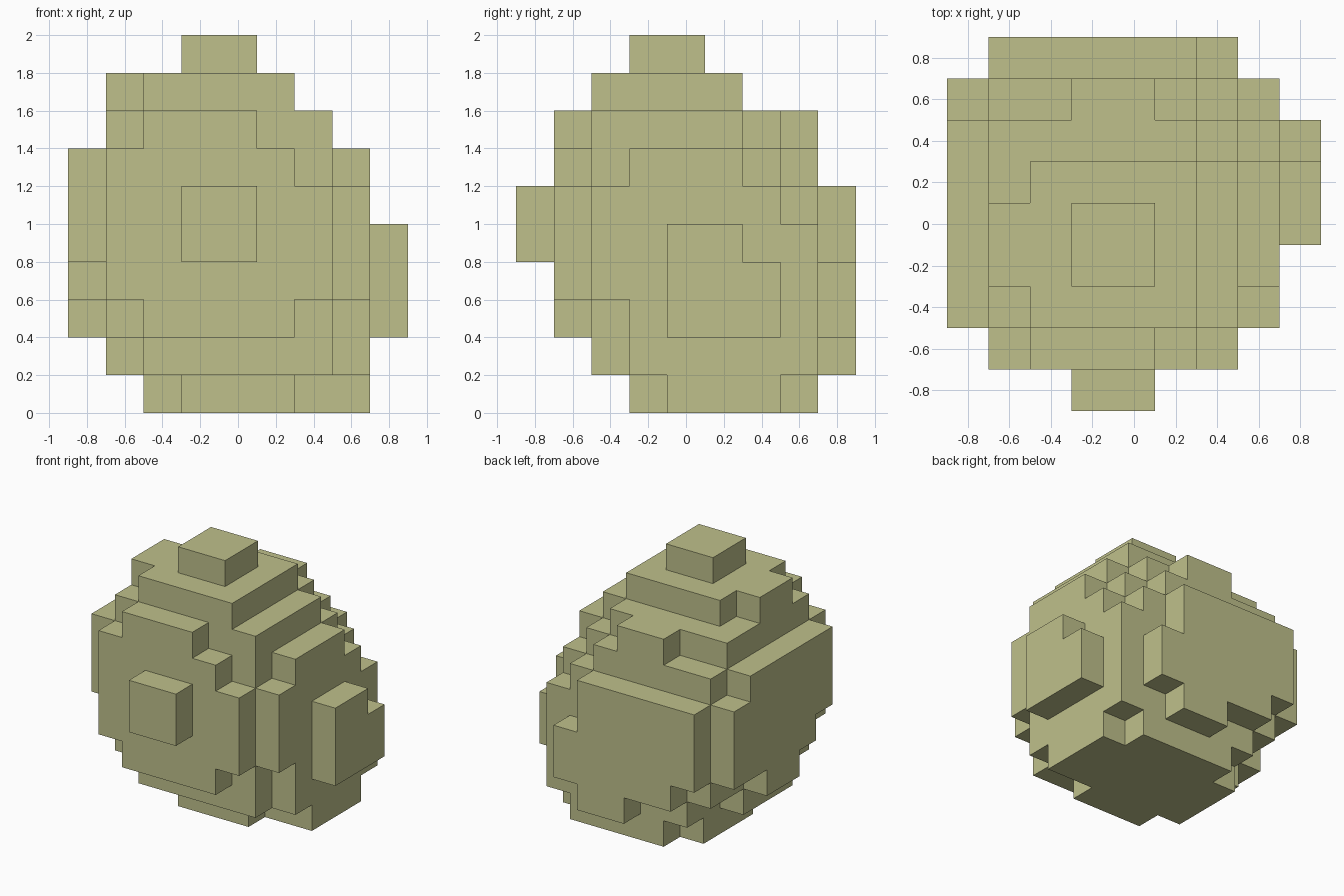
import bpy
import bmesh
import math
from mathutils import Vector

default_cube = bpy.data.objects.get("Cube")
if default_cube:
    bpy.data.objects.remove(default_cube, do_unlink=True)

CELL = 0.2
HALF_WIDTH = 0.9
blocks = set()


def fill(x_span, y_span, z_span):
    """Fill every grid cell inside three inclusive spans."""
    for x in range(x_span[0], x_span[1] + 1):
        for y in range(y_span[0], y_span[1] + 1):
            for z in range(z_span[0], z_span[1] + 1):
                blocks.add((x, y, z))


def side_plates(x, rectangles):
    """Plates one cell thick facing left or right: y span, z span."""
    for y0, y1, z0, z1 in rectangles:
        fill((x, x), (y0, y1), (z0, z1))


def end_plates(y, rectangles):
    """Plates one cell thick facing front or back: x span, z span."""
    for x0, x1, z0, z1 in rectangles:
        fill((x0, x1), (y, y), (z0, z1))


def floor_plates(z, rectangles):
    """Plates one cell thick facing up or down: x span, y span."""
    for x0, x1, y0, y1 in rectangles:
        fill((x0, x1), (y0, y1), (z, z))


# Solid core
fill((1, 6), (2, 7), (2, 5))

# Stepped foot
floor_plates(0, [(3, 5, 3, 3), (2, 6, 4, 6), (3, 6, 7, 7)])
floor_plates(1, [(2, 6, 2, 7), (1, 1, 3, 5)])

# Stepped crown and the peak
floor_plates(6, [(1, 6, 2, 6), (1, 5, 7, 7)])
floor_plates(7, [(1, 6, 2, 5), (1, 5, 6, 6), (3, 4, 7, 7)])
floor_plates(8, [(2, 5, 2, 5), (1, 1, 3, 4)])
floor_plates(9, [(3, 4, 3, 4)])

# Bulges on the two sides
side_plates(0, [(2, 6, 6, 6), (2, 7, 4, 5), (3, 7, 3, 3), (4, 5, 2, 2)])
side_plates(7, [(3, 5, 6, 6), (2, 6, 3, 5), (3, 7, 1, 4), (4, 6, 0, 0)])

# Bulges on the front and back
end_plates(1, [(2, 4, 7, 7), (1, 5, 6, 6), (1, 6, 3, 5), (2, 5, 2, 2)])
end_plates(8, [(1, 5, 3, 5), (6, 6, 3, 3), (2, 6, 2, 2), (4, 5, 1, 1)])

# Outermost knobs on the front and the side
end_plates(0, [(3, 4, 4, 5)])
side_plates(8, [(4, 5, 2, 4), (6, 6, 2, 3)])


def build_shell(name, material):
    """Skin the filled cells with outward faces and merge flat regions."""
    bm = bmesh.new()
    corners = {}

    def corner(point):
        key = tuple(round(value) for value in point)
        if key not in corners:
            corners[key] = bm.verts.new((key[0] * CELL - HALF_WIDTH,
                                         key[1] * CELL - HALF_WIDTH,
                                         key[2] * CELL))
        return corners[key]

    for block in sorted(blocks):
        middle = Vector(block) + Vector((0.5, 0.5, 0.5))
        for axis in range(3):
            for sign in (-1, 1):
                normal = Vector((0, 0, 0))
                normal[axis] = sign
                neighbour = tuple(round(v) for v in Vector(block) + normal)
                if neighbour in blocks:
                    continue
                across = Vector((0, 0, 0))
                across[(axis + 1) % 3] = 1
                along = normal.cross(across)
                centre = middle + normal / 2
                bm.faces.new([corner(centre + (across * a + along * b) / 2)
                              for a, b in ((-1, -1), (1, -1), (1, 1), (-1, 1))])

    bmesh.ops.dissolve_limit(bm, angle_limit=math.radians(1),
                             verts=bm.verts[:], edges=bm.edges[:])
    mesh = bpy.data.meshes.new(name)
    bm.to_mesh(mesh)
    bm.free()
    mesh.materials.append(material)
    shell = bpy.data.objects.new(name, mesh)
    bpy.context.scene.collection.objects.link(shell)
    return shell


# Single flat colour
olive = bpy.data.materials.new("pale_olive")
olive.use_nodes = True
colour = (0.52, 0.53, 0.26, 1.0)
olive.diffuse_color = colour
olive.node_tree.nodes["Principled BSDF"].inputs["Base Color"].default_value = colour

build_shell("blocky_boulder", olive)
